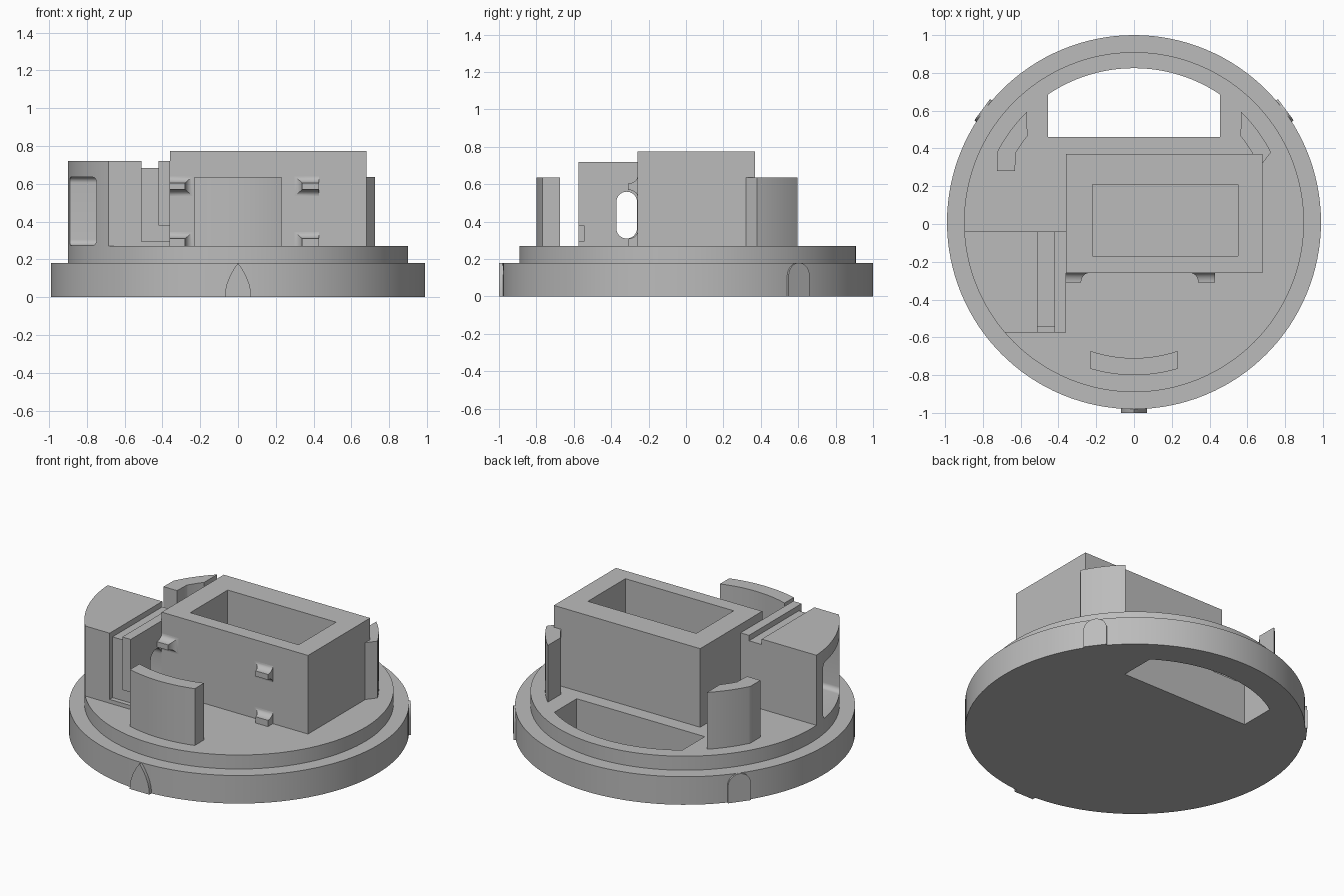
import bpy, bmesh
from math import cos, sin, radians, pi
from mathutils import Matrix, Vector

cube = bpy.data.objects.get("Cube")
if cube:
    bpy.data.objects.remove(cube, do_unlink=True)

grey = bpy.data.materials.new("plain_grey")
grey.use_nodes = True
grey.diffuse_color = (0.5, 0.5, 0.5, 1)
grey.node_tree.nodes["Principled BSDF"].inputs["Base Color"].default_value = (0.5, 0.5, 0.5, 1)

CY = 0.01          # centre of the round base in y
DECK = 0.27        # top of the stepped base


def loft(name, rings):
    """Skin a stack of equal-length rings and cap both ends."""
    bm = bmesh.new()
    rows = [[bm.verts.new(p) for p in ring] for ring in rings]
    n = len(rows[0])
    for a, b in zip(rows, rows[1:]):
        for i in range(n):
            j = (i + 1) % n
            bm.faces.new((a[i], a[j], b[j], b[i]))
    bm.faces.new(rows[0][::-1])
    bm.faces.new(rows[-1])
    bmesh.ops.recalc_face_normals(bm, faces=bm.faces)
    mesh = bpy.data.meshes.new(name)
    bm.to_mesh(mesh)
    bm.free()
    mesh.materials.append(grey)
    ob = bpy.data.objects.new(name, mesh)
    bpy.context.collection.objects.link(ob)
    return ob


def prism(name, outline, low, high, axis="z"):
    """Extrude a 2D outline along one axis."""
    place = {"x": lambda p, h: (h, p[0], p[1]),
             "y": lambda p, h: (p[0], h, p[1]),
             "z": lambda p, h: (p[0], p[1], h)}[axis]
    return loft(name, [[place(p, h) for p in outline] for h in (low, high)])


def rect(x0, x1, y0, y1):
    return [(x0, y0), (x1, y0), (x1, y1), (x0, y1)]


def box(name, x0, x1, y0, y1, z0, z1):
    return prism(name, rect(x0, x1, y0, y1), z0, z1)


def arc(r, a0, a1, n=24, cx=0, cy=CY):
    angles = [radians(a0 + (a1 - a0) * i / n) for i in range(n + 1)]
    return [(cx + r * cos(a), cy + r * sin(a)) for a in angles]


def round_rect(x0, x1, y0, y1, r, n=8):
    corners = [(x1 - r, y1 - r), (x0 + r, y1 - r), (x0 + r, y0 + r), (x1 - r, y0 + r)]
    pts = []
    for k, (cx, cy) in enumerate(corners):
        pts += arc(r, 90 * k, 90 * k + 90, n, cx, cy)
    return pts


def cut(ob, *cutters):
    """Subtract cutters, then remove them."""
    bpy.context.view_layer.objects.active = ob
    for c in cutters:
        c.hide_render = True
        mod = ob.modifiers.new("cut", "BOOLEAN")
        mod.operation, mod.solver, mod.object = "DIFFERENCE", "EXACT", c
        bpy.ops.object.modifier_apply(modifier=mod.name)
        bpy.data.objects.remove(c, do_unlink=True)


# Stepped round base with the arched opening at the back
circle = arc(1, 0, 360 - 360 / 128, 127, 0, 0)
base = loft("round_base", [[(r * x, CY + r * y, z) for x, y in circle]
                           for r, z in ((0.99, 0), (0.99, 0.18), (0.9, 0.18), (0.9, DECK))])
opening = [(-0.455, 0.46), (0.455, 0.46)] + arc(0.815, 56.1, 123.9)
cut(base, prism("opening_cutter", opening, -0.1, 0.5))

# Open-topped rectangular housing
housing = box("housing", -0.36, 0.68, -0.26, 0.37, DECK, 0.775)
cut(housing, box("housing_cutter", -0.22, 0.55, -0.17, 0.21, 0.1, 1))

# Side block: curved outer wall, window, slotted hole and cable channel
block = prism("side_block", [(-0.36, -0.575), (-0.36, -0.04)] + arc(0.9, 183.2, 220.5),
              DECK, 0.72)
cut(block,
    prism("window_cutter", round_rect(-0.49, -0.12, 0.275, 0.635, 0.03), -1.1, -0.6, "x"),
    prism("slot_cutter", round_rect(-0.372, -0.262, 0.31, 0.56, 0.054), -0.7, -0.3, "x"),
    box("top_channel_cutter", -0.51, -0.42, -0.7, 0.1, 0.685, 0.8),
    box("front_channel_cutter", -0.51, -0.42, -0.7, -0.545, 0.295, 0.8),
    box("foot_channel_cutter", -0.43, -0.3, -0.7, -0.545, 0.295, 0.38))

# Three curved locating walls
front_wall = arc(0.81, 253.5, 286.5) + arc(0.72, 288.6, 251.4)
prism("front_curved_wall", front_wall, DECK, 0.635)
back_right = (arc(0.814, 134, 152.9) + [(-0.725, 0.28), (-0.63, 0.28)]
              + arc(0.725, 149.7, 141.2))
prism("back_right_curved_wall", back_right, DECK, 0.635)
back_left = arc(0.725, 38.8, 28) + [(0.68, 0.32)] + arc(0.814, 27, 46)
prism("back_left_curved_wall", back_left, DECK, 0.635)

# Alignment nubs on the rim: one pointed, two rounded
pointed = [(0.07 * (1 - t * t), 0.18 * t) for t in (0, 0.2, 0.4, 0.6, 0.8, 0.9)]
pointed += [(0, 0.18)] + [(-x, z) for x, z in reversed(pointed)]
rounded = [(0.07, 0)] + arc(0.07, 0, 180, 16, 0, 0.11) + [(-0.07, 0)]
for name, shape, reach, angle in (("front_nub", pointed, 1.01, 0),
                                  ("left_nub", rounded, 1.0, 126.5),
                                  ("right_nub", rounded, 1.0, -126.5)):
    nub = prism(name, shape, -reach, -0.93, "y")
    nub.data.transform(Matrix.Translation(Vector((0, CY, 0)))
                       @ Matrix.Rotation(radians(angle), 4, "Z"))

# Flared clips on the front of the housing
for side, outer, inner in (("right", -0.36, -0.28), ("left", 0.43, 0.34)):
    sign = 1 if inner > outer else -1
    for level, z0, z1, drop in (("upper", 0.57, 0.605, 0.035), ("lower", DECK, 0.31, 0)):
        rings = []
        for i in range(9):
            a = i / 8 * pi / 2
            flare = 1 - sin(a)
            y = -0.26 - 0.05 * (1 - cos(a))
            ring = rect(outer, inner + sign * 0.04 * flare,
                        z0 - drop * flare, z1 + 0.035 * flare)
            rings.append([(x, y, z) for x, z in ring])
        loft(f"{side}_{level}_clip", rings)

# Smooth curved walls, crisp edges
bpy.ops.object.select_all(action="DESELECT")
for ob in bpy.context.collection.objects:
    if ob.type == "MESH" and grey.name in ob.data.materials:
        ob.select_set(True)
        bpy.context.view_layer.objects.active = ob
bpy.ops.object.shade_smooth_by_angle(angle=radians(30))
